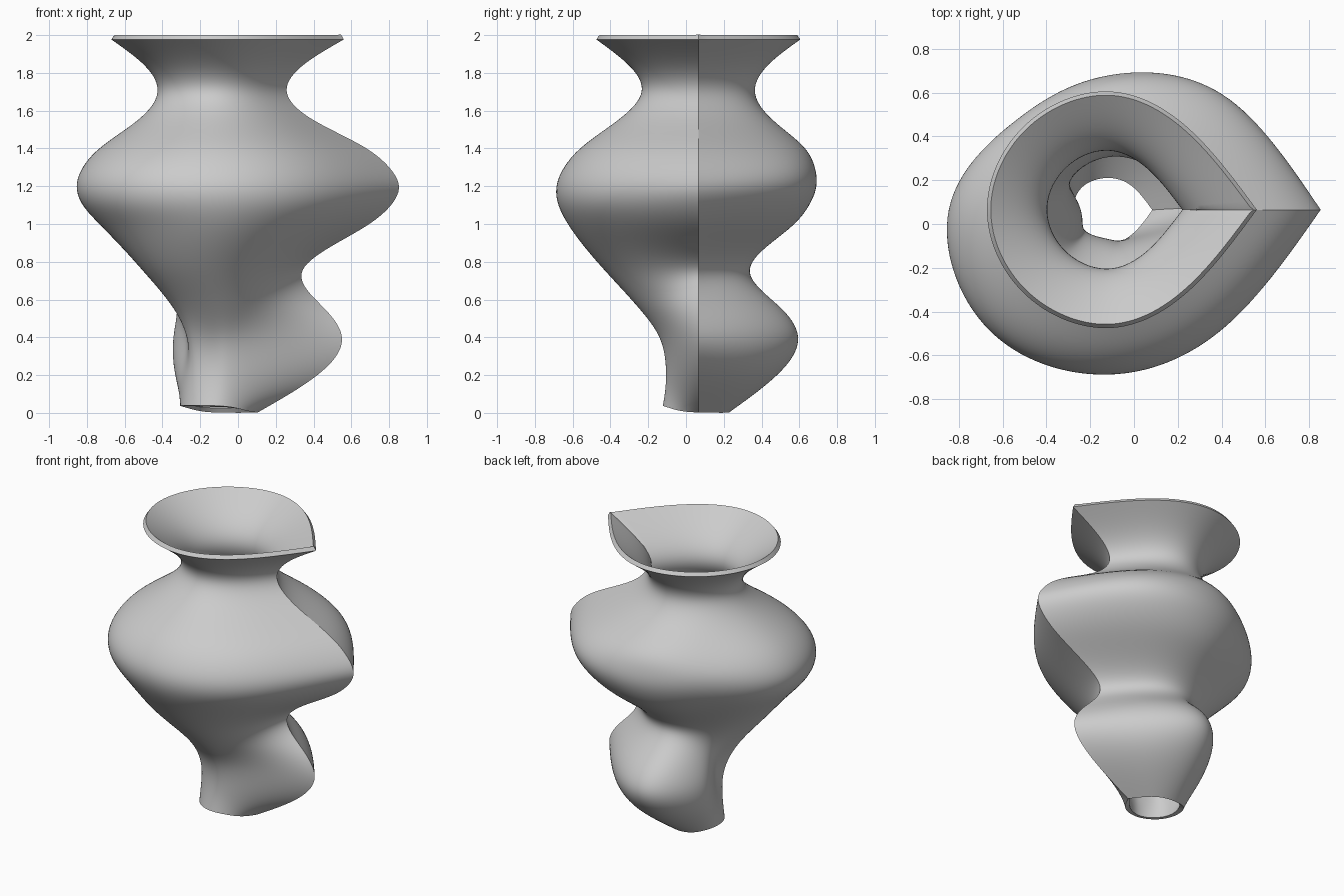
import bpy
import math

cube = bpy.data.objects.get("Cube")
if cube:
    bpy.data.objects.remove(cube, do_unlink=True)


def natural_spline(knots, values):
    """Return an evaluator for the natural cubic spline through the points."""
    n = len(knots)
    gap = [knots[i + 1] - knots[i] for i in range(n - 1)]
    slope = [(values[i + 1] - values[i]) / gap[i] for i in range(n - 1)]
    upper, rhs = [0.0] * n, [0.0] * n
    for i in range(1, n - 1):
        pivot = 2 * (gap[i - 1] + gap[i]) - gap[i - 1] * upper[i - 1]
        upper[i] = gap[i] / pivot
        rhs[i] = (6 * (slope[i] - slope[i - 1]) - gap[i - 1] * rhs[i - 1]) / pivot
    bend = [0.0] * n
    for i in range(n - 2, 0, -1):
        bend[i] = rhs[i] - upper[i] * bend[i + 1]

    def evaluate(t):
        i = 0
        while i < n - 2 and t > knots[i + 1]:
            i += 1
        a, b, h = knots[i + 1] - t, t - knots[i], gap[i]
        return ((bend[i] * a ** 3 + bend[i + 1] * b ** 3) / (6 * h)
                + (values[i] / h - bend[i] * h / 6) * a
                + (values[i + 1] / h - bend[i + 1] * h / 6) * b)

    return evaluate


def teardrop(r):
    """Eight radii of a round section drawn out to a point at the crease."""
    return [r * f for f in (1.26, .97, 1, 1, 1.02, 1, 1, .97)]


# Height -> radii in eight directions, counter-clockwise from the crease
sections = {
    0.0: [.22, .17, .16, .165, .185, .19, .195, .185],
    0.2: [.54, .43, .41, .285, .18, .17, .165, .21],
    0.4: [.67, .515, .52, .31, .155, .20, .20, .25],
    0.55: [.58, .44, .435, .27, .20, .29, .31, .32],
    0.75: [.46, .305, .27, .265, .345, .48, .49, .43],
    1.0: [.815, .58, .50, .465, .60, .68, .69, .67],
    1.1: [.93, .685, .575, .54, .69, .75, .74, .74],
    1.2: [.972, .74, .61, .58, .725, .77, .75, .755],
    1.3: [.92, .72, .605, .575, .695, .73, .71, .715],
    1.4: [.80, .625, .56, .52, .61, .63, .625, .625],
    1.55: [.52, .40, .395, .385, .41, .42, .425, .41],
    1.7: teardrop(.30),
    1.85: teardrop(.378),
    1.977: teardrop(.54),
}
heights = list(sections)
profiles = [natural_spline(heights, column) for column in zip(*sections.values())]
CENTRE_X, CENTRE_Y = -.12, .065
AROUND, ROWS = 128, 110
DIRECTIONS = len(profiles)


def wall_point(turn, z):
    """Point on the outer wall at a turn of 0..1 and a height."""
    xs, ys = [], []
    for k in range(DIRECTIONS + 1):
        angle = math.tau * k / DIRECTIONS
        radius = profiles[k % DIRECTIONS](z)
        xs.append(radius * math.cos(angle))
        ys.append(radius * math.sin(angle))
    steps = range(DIRECTIONS + 1)
    t = turn * DIRECTIONS
    return (CENTRE_X + natural_spline(steps, xs)(t),
            CENTRE_Y + natural_spline(steps, ys)(t), z)


# Vase wall: lofted grid whose foot edge is raised where the foot flares
verts, faces = [], []
for row in range(ROWS + 1):
    for col in range(AROUND):
        turn = col / AROUND
        foot = .02 - .02 * math.tanh(2 * math.cos(math.tau * turn - math.pi / 4))
        z = foot + (heights[-1] - foot) * row / ROWS
        verts.append(wall_point(turn, z))
for row in range(ROWS):
    for col in range(AROUND):
        a, b = row * AROUND + col, row * AROUND + (col + 1) % AROUND
        faces.append((a, b, b + AROUND, a + AROUND))

mesh = bpy.data.meshes.new("vase_wall")
mesh.from_pydata(verts, [], faces)
vase = bpy.data.objects.new("vase_wall", mesh)
bpy.context.collection.objects.link(vase)

# Clay colour
clay = bpy.data.materials.new("pale_grey_clay")
clay.use_nodes = True
grey = (.6, .6, .6, 1)
clay.diffuse_color = grey
clay.node_tree.nodes["Principled BSDF"].inputs["Base Color"].default_value = grey
mesh.materials.append(clay)

# Wall thickness, then smooth shading with a sharp crease and rims
bpy.context.view_layer.objects.active = vase
vase.select_set(True)
shell = vase.modifiers.new("thickness", 'SOLIDIFY')
shell.thickness = .03
shell.offset = -1
bpy.ops.object.modifier_apply(modifier=shell.name)
bpy.ops.object.shade_smooth_by_angle(angle=math.radians(25))
